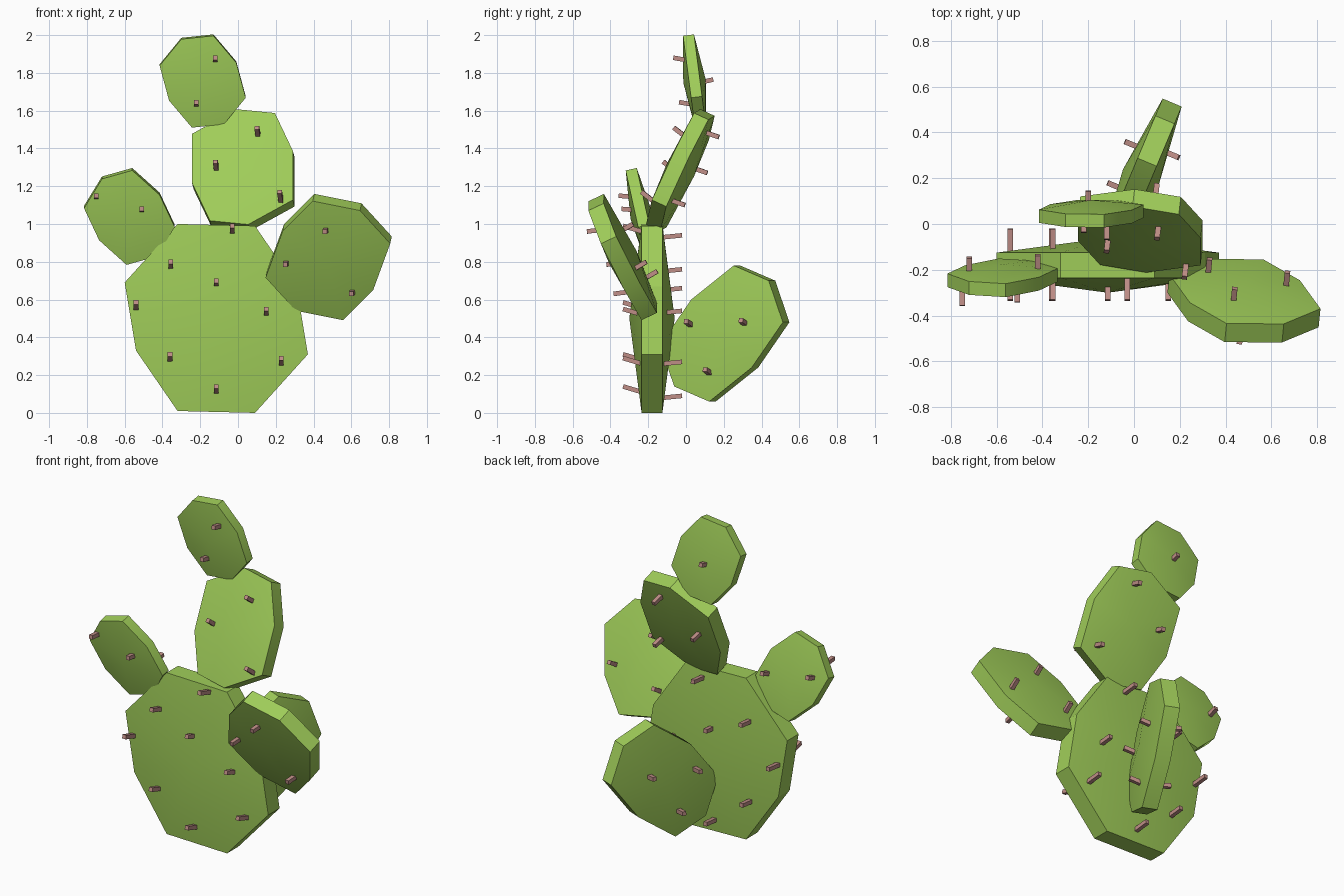
import bpy
import bmesh
import math
from mathutils import Vector

default_cube = bpy.data.objects.get("Cube")
if default_cube:
    bpy.data.objects.remove(default_cube, do_unlink=True)


def make_material(name, colour):
    mat = bpy.data.materials.new(name)
    mat.use_nodes = True
    mat.diffuse_color = (*colour, 1)
    mat.node_tree.nodes["Principled BSDF"].inputs["Base Color"].default_value = (*colour, 1)
    return mat


green = make_material("cactus green", (0.35, 0.61, 0.10))
pink = make_material("spine pink", (0.52, 0.27, 0.24))


def finish(bm, name, material):
    bmesh.ops.recalc_face_normals(bm, faces=bm.faces[:])
    mesh = bpy.data.meshes.new(name)
    bm.to_mesh(mesh)
    bm.free()
    mesh.materials.append(material)
    obj = bpy.data.objects.new(name, mesh)
    bpy.context.collection.objects.link(obj)
    return obj


class Pad:
    """A tilted plane through a centre point, facing -y (or +x when sideways)."""

    def __init__(self, centre, depth, slope_u, slope_v, sideways=False):
        self.u, self.v = centre
        self.depth, self.su, self.sv = depth, slope_u, slope_v
        self.sideways = sideways
        if sideways:
            self.normal = Vector((1, -slope_u, -slope_v)).normalized()
        else:
            self.normal = Vector((slope_u, -1, slope_v)).normalized()

    def point(self, du, dv):
        d = self.depth + self.su * du + self.sv * dv
        u, v = self.u + du, self.v + dv
        return Vector((d, u, v)) if self.sideways else Vector((u, d, v))

    def build_body(self, name, half_outline, rim, bulge):
        # Octagonal disc: thick rim and a shallow peak on each side
        outline = half_outline + [(-a, -b) for a, b in half_outline]
        bm = bmesh.new()
        rings = []
        for side in (1, -1):
            ring = [bm.verts.new(self.point(*p) + self.normal * rim * side) for p in outline]
            peak = bm.verts.new(self.point(0, 0) + self.normal * bulge * side)
            for i, vert in enumerate(ring):
                bm.faces.new((vert, ring[i - 1], peak))
            rings.append(ring)
        front, back = rings
        for i in range(len(front)):
            bm.faces.new((front[i - 1], front[i], back[i], back[i - 1]))
        obj = finish(bm, name, green)
        bpy.ops.object.select_all(action='DESELECT')
        obj.select_set(True)
        bpy.context.view_layer.objects.active = obj
        bpy.ops.object.shade_smooth_by_angle(angle=math.radians(25))

    def build_spines(self, name, tips, side, lift, length):
        # Square pegs leaning slightly up from the pad
        direction = (self.normal * side + Vector((0, 0, lift))).normalized()
        shift_u = direction.y if self.sideways else direction.x
        turn = direction.to_track_quat('Z', 'Y').to_matrix().to_4x4()
        bm = bmesh.new()
        for u, v in tips:
            base = self.point(u - self.u - shift_u * length,
                              v - self.v - direction.z * length)
            made = bmesh.ops.create_cube(bm, size=1)["verts"]
            bmesh.ops.scale(bm, vec=(0.024, 0.024, length), verts=made)
            bmesh.ops.transform(bm, matrix=turn, verts=made)
            bmesh.ops.translate(bm, vec=base + direction * length / 2, verts=made)
        finish(bm, name, pink)


def build(name, pad, half_outline, rim, bulge, front_tips, back_tips):
    pad.build_body(name, half_outline, rim, bulge)
    length = bulge + 0.04
    pad.build_spines(name + "_front_spines", front_tips, 1, 0.3, length)
    pad.build_spines(name + "_back_spines", back_tips, -1, 0.1, length)


# Large trunk pad
build("trunk_pad", Pad((-0.115, 0.5), -0.18, 0, 0),
      [(0.205, -0.5), (0.485, -0.19), (0.425, 0.17), (0.205, 0.49)], 0.055, 0.12,
      [(-0.115, 0.14), (0.23, 0.29), (-0.36, 0.31), (-0.54, 0.585),
       (0.15, 0.55), (-0.115, 0.7), (-0.355, 0.8), (-0.03, 0.99)],
      [(-0.115, 0.09), (0.23, 0.27), (-0.36, 0.27), (-0.54, 0.54),
       (0.15, 0.54), (-0.115, 0.66), (-0.355, 0.76), (-0.03, 0.94)])

# Middle pad leaning back from the trunk top
build("middle_pad", Pad((0.028, 1.285), -0.03, -0.12, 0.46),
      [(-0.03, 0.305), (0.172, 0.285), (0.267, 0.085), (0.267, -0.175)], 0.042, 0.08,
      [(0.1, 1.51), (-0.12, 1.33), (0.22, 1.17)],
      [(0.1, 1.46), (-0.12, 1.27), (0.22, 1.1)])

# Small top pad
build("top_pad", Pad((-0.187, 1.757), 0.045, 0, -0.13),
      [(0.057, 0.243), (-0.113, 0.225), (-0.228, 0.085), (-0.178, -0.1)], 0.029, 0.06,
      [(-0.12, 1.88), (-0.22, 1.645)],
      [(-0.2, 1.765)])

# Small pad on the right shoulder
build("right_pad", Pad((-0.575, 1.04), -0.235, 0, -0.22),
      [(0.015, 0.25), (-0.145, 0.205), (-0.24, 0.05), (-0.16, -0.12)], 0.03, 0.06,
      [(-0.75, 1.15), (-0.51, 1.08)],
      [(-0.72, 1.1), (-0.42, 1.05)])

# Pad leaning forward on the left
build("left_pad", Pad((0.48, 0.825), -0.335, -0.1, -0.47),
      [(-0.08, 0.315), (0.17, 0.265), (0.33, 0.09), (0.24, -0.155)], 0.045, 0.08,
      [(0.46, 0.96), (0.25, 0.785), (0.6, 0.63)],
      [(0.44, 1.0), (0.33, 0.75), (0.67, 0.8)])

# Pad growing out of the back
build("back_pad", Pad((0.205, 0.42), 0.03, 0.42, 0, sideways=True),
      [(0.065, 0.36), (0.25, 0.28), (0.325, 0.06), (0.16, -0.18)], 0.045, 0.085,
      [(0.29, 0.49), (0.1, 0.23), (0.0, 0.485)],
      [(0.36, 0.49), (0.18, 0.23), (0.08, 0.46)])
